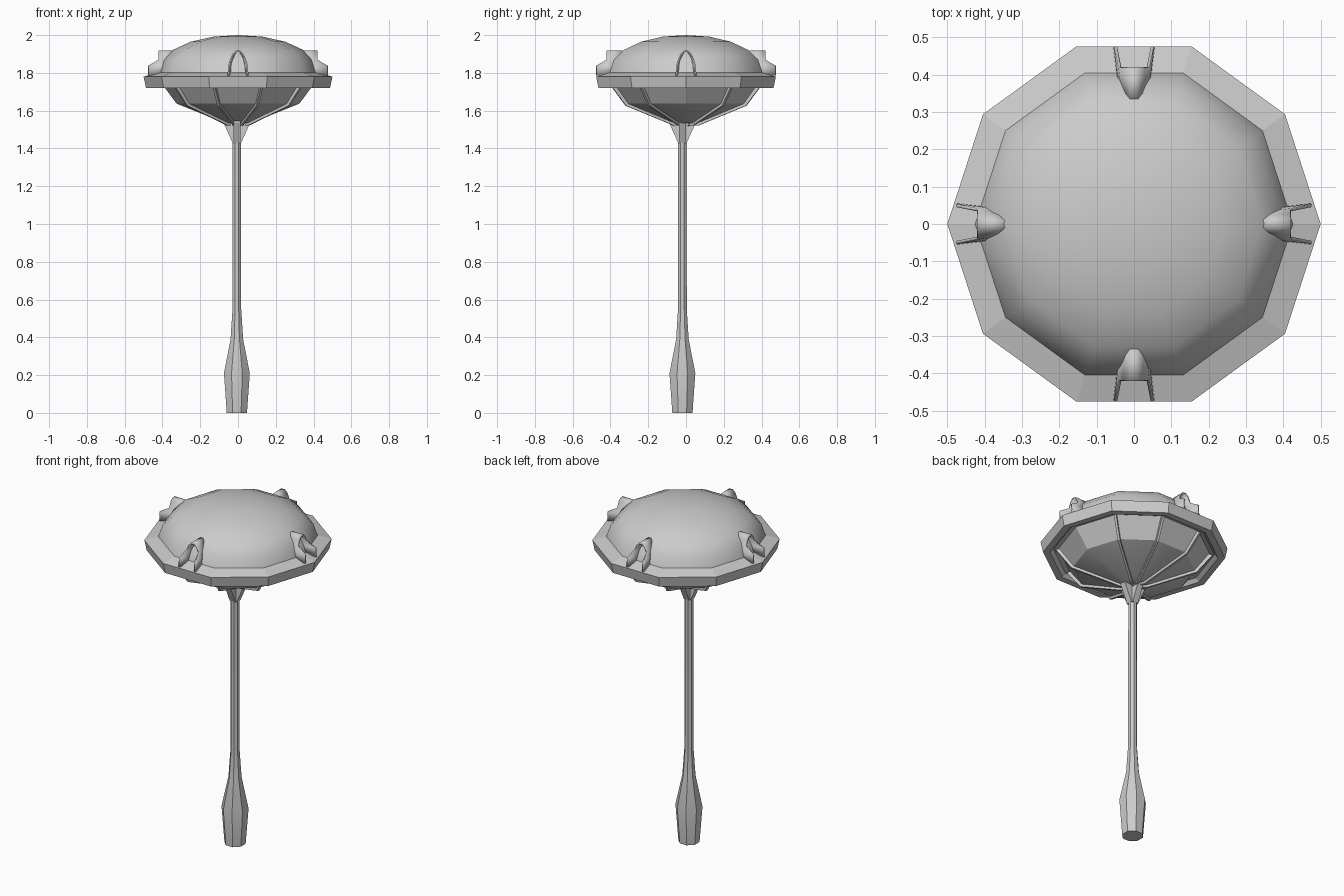
import bpy, bmesh, math
from mathutils import Matrix

if "Cube" in bpy.data.objects:
    bpy.data.objects.remove(bpy.data.objects["Cube"])


def finish(name, bm, angle=None):
    bmesh.ops.remove_doubles(bm, verts=bm.verts, dist=1e-5)
    bmesh.ops.recalc_face_normals(bm, faces=bm.faces)
    me = bpy.data.meshes.new(name)
    bm.to_mesh(me)
    bm.free()
    ob = bpy.data.objects.new(name, me)
    bpy.context.collection.objects.link(ob)
    if angle:
        bpy.ops.object.select_all(action='DESELECT')
        ob.select_set(True)
        bpy.context.view_layer.objects.active = ob
        bpy.ops.object.shade_smooth_by_angle(angle=math.radians(angle))
    return ob


def lathe(name, profile, sides, centre=(0, 0), phase=0.0, closed=False, angle=None):
    bm = bmesh.new()
    rings = []
    for r, z in profile:
        rings.append([bm.verts.new((centre[0] + r * math.cos(phase + math.tau * i / sides),
                                    centre[1] + r * math.sin(phase + math.tau * i / sides), z))
                      for i in range(sides)] if r > 0 else [bm.verts.new((*centre, z))] * sides)
    pairs = list(zip(rings, rings[1:]))
    if closed:
        pairs.append((rings[-1], rings[0]))
    for a, b in pairs:
        for i in range(sides):
            j = (i + 1) % sides
            bm.faces.new(list(dict.fromkeys((a[i], a[j], b[j], b[i]))))
    return finish(name, bm, angle)


def fin(name, outline, width, azimuth, centre=(0, 0)):
    # outline in the radius/height plane, thickened sideways
    bm = bmesh.new()
    face = bm.faces.new([bm.verts.new((r, -width / 2, z)) for r, z in outline])
    ext = bmesh.ops.extrude_face_region(bm, geom=[face])
    bmesh.ops.translate(bm, vec=(0, width, 0),
                        verts=[g for g in ext['geom'] if isinstance(g, bmesh.types.BMVert)])
    bmesh.ops.transform(bm, verts=bm.verts, matrix=Matrix.Translation((*centre, 0)) @
                        Matrix.Rotation(math.radians(azimuth), 4, 'Z'))
    return finish(name, bm)


# Post with tapered foot
C = (-0.006, -0.019)
lathe("post", [(0, 0), (0.058, 0), (0.074, 0.21), (0.036, 0.39), (0.025, 0.55),
               (0.024, 1.43), (0.03, 1.56), (0, 1.56)], 8, C, math.pi / 8, angle=40)

# Flared brackets at the post top
for k in range(4):
    fin("post_bracket", [(0.0, 1.43), (0.023, 1.43), (0.07, 1.535), (0.07, 1.55), (0, 1.56)],
        0.036, 90 * k, C)

# Lamp head: bowl, rim and dome, all ten-sided
lathe("bowl", [(0, 1.53), (0.07, 1.535), (0.325, 1.637), (0.405, 1.745)], 10, angle=25)
lathe("rim", [(0.487, 1.72), (0.5, 1.78), (0.42, 1.803), (0.40, 1.745), (0.43, 1.74),
              (0.45, 1.72)], 10, closed=True)
lathe("dome", [(0.426, 1.80), (0.402, 1.87), (0.345, 1.922), (0.25, 1.965),
               (0.13, 1.992), (0, 2.0)], 10, angle=50)

# Ribs following the bowl edges
for k in (1, 2, 3, 4, 6, 7, 8, 9):
    fin("bowl_rib", [(0.02, 1.52), (0.07, 1.522), (0.335, 1.626), (0.42, 1.735),
                     (0.40, 1.74), (0.32, 1.645), (0.06, 1.54)], 0.013, 36 * k)

# Arched hoods on the dome, open outwards: (side, height, outer radius)
half = [(0.051, 1.785, 0.475), (0.049, 1.838, 0.475), (0.038, 1.87, 0.42),
        (0.025, 1.9, 0.42), (0.01, 1.915, 0.42)]
arch = half + [(-s, z, r) for s, z, r in reversed(half)]
for k in range(4):
    bm = bmesh.new()
    outer = [bm.verts.new((r, s, z)) for s, z, r in arch]
    inner = [bm.verts.new((0.335, s * 0.7, z)) for s, z, r in arch]
    for i in range(len(arch) - 1):
        bm.faces.new((outer[i], outer[i + 1], inner[i + 1], inner[i]))
    bmesh.ops.rotate(bm, verts=bm.verts, matrix=Matrix.Rotation(math.pi / 2 * k, 3, 'Z'))
    hood = finish("dome_hood", bm, 40)
    mod = hood.modifiers.new("wall", 'SOLIDIFY')
    mod.thickness = 0.008
    mod.offset = 0
